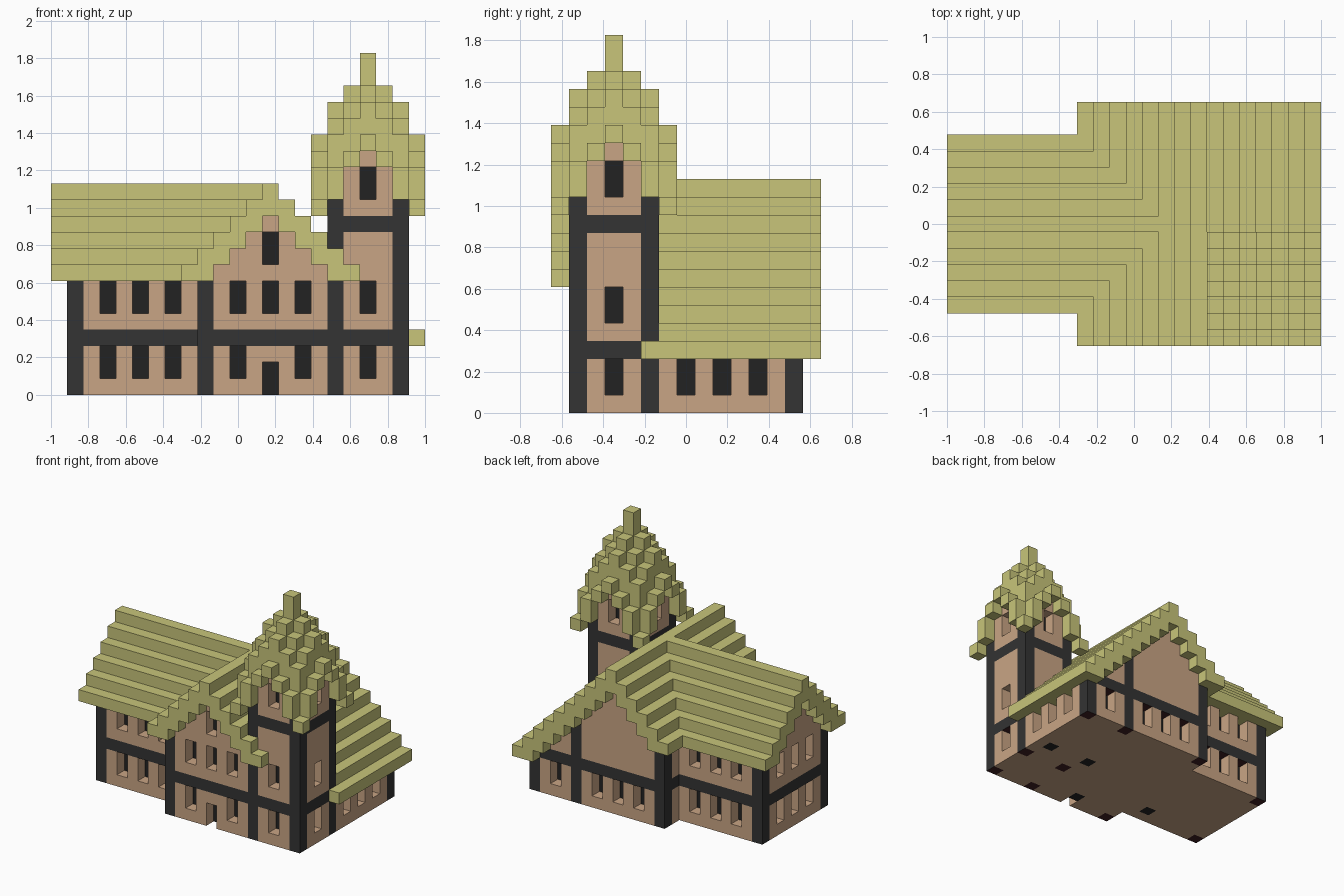
import bpy, bmesh

if "Cube" in bpy.data.objects:
    bpy.data.objects.remove(bpy.data.objects["Cube"])

U = 2 / 23            # block size: 23 x 15 x 21 blocks
grid = {}             # (i, j, k) -> part name


def mat(name, hexcol):
    m = bpy.data.materials.new(name)
    c = [int(hexcol[n:n + 2], 16) / 255 for n in (0, 2, 4)]
    lin = [v / 12.92 if v <= 0.04045 else ((v + 0.055) / 1.055) ** 2.4 for v in c]
    m.diffuse_color = (*lin, 1)
    m.use_nodes = True
    m.node_tree.nodes["Principled BSDF"].inputs["Base Color"].default_value = m.diffuse_color
    return m


tan = mat("tan plaster", "C9A585")
thatch = mat("straw yellow", "C8C57A")
dark = mat("charcoal timber", "333333")
black = mat("black glass", "222222")
maroon = mat("dark maroon", "3F2022")


def box(part, i0, i1, j0, j1, k0, k1):
    """Fill blocks; i and j ranges are inclusive, k runs from k0 up to k1."""
    for i in range(i0, i1 + 1):
        for j in range(j0, j1 + 1):
            for k in range(k0, k1):
                grid[i, j, k] = part


def window(i, j, di, dj, k, h=2):
    """Recess one block deep with a dark pane behind it."""
    for z in range(k, k + h):
        grid.pop((i, j, z), None)
        grid[i + di, j + dj, z] = "window_panes"


def wing_top(j):
    return 13 - abs(j - 7)


def main_top(i):
    return 13 - abs(i - 13)


# walls of the side wing and the main hall, up to the roof underside
for j in range(3, 12):
    box("wing_walls", 1, 9, j, j, 0, max(7, wing_top(j) - 2))
for i in range(9, 22):
    box("hall_walls", i, i, 1, 13, 0, max(3, main_top(i) - 2))

# timber beams and posts
for j in (3, 11):
    box("timber_frame", 1, 8, j, j, 3, 4)
    box("timber_frame", 1, 1, j, j, 0, 7)
box("timber_frame", 1, 1, 3, 11, 3, 4)
for j in (1, 13):
    box("timber_frame", 9, 21, j, j, 3, 4)
    box("timber_frame", 9, 9, j, j, 0, 7)
    box("timber_frame", 9, 9, min(j, 11), max(j, 3), 3, 4)
box("timber_frame", 17, 17, 13, 13, 0, 7)
box("timber_frame", 21, 21, 13, 13, 0, 3)

# stepped roofs: wing along x, hall along y with a long right slope
for j in range(2, 13):
    t = wing_top(j)
    box("wing_roof", 0, 12, j, j, max(7, t - 2), t)
for i in range(8, 23):
    t = main_top(i)
    low = 7 if i < 13 else 3
    bottom = 7 if i == 18 else max(low, t - 2)
    first = 5 if i == 22 else 1 if i > 18 else 0
    box("hall_roof", i, i, first, 14, max(low, t - 2), t)
    if i == 18:       # eave end in front of the tower is a single block
        grid.pop((18, 0, 6), None)

# tower: walls, corner posts, beam rings
box("tower_walls", 17, 21, 1, 5, 0, 12)
for k in (3, 10):
    box("timber_frame", 17, 21, 1, 5, k, k + 1)
    box("tower_walls", 18, 20, 2, 4, k, k + 1)
for i in (17, 21):
    for j in (1, 5):
        box("timber_frame", i, i, j, j, 0, 12)

# tower roof: spire of square columns with a stepped gable on each side
low = {0: 15, 1: 14, 2: 12, 3: 11}
spire = {(0, 0): 21, (0, 1): 19, (0, 2): 18, (0, 3): 16, (1, 1): 18,
         (1, 2): 17, (1, 3): 15, (2, 2): 16, (2, 3): 14, (3, 3): 12}
for i in range(16, 23):
    for j in range(0, 7):
        a, b = sorted((abs(i - 19), abs(j - 3)))
        base = low[a] if b >= 2 else 15
        if b <= 2:
            box("tower_walls", i, i, j, j, 12, base)
        box("tower_roof", i, i, j, j, base, spire[a, b])

# windows: front and back of the wing, then its end wall
for n in (3, 5, 7):
    for k in (1, 5):
        window(n, 3, 0, 1, k)
        window(n, 11, 0, -1, k)
        window(1, n + 2, 1, 0, k)
# hall windows, door and gable window
for n in (11, 15):
    window(n, 1, 0, 1, 1)
for n in (11, 13, 15):
    window(n, 1, 0, 1, 5)
for n in (11, 13, 15, 19):
    window(n, 13, 0, -1, 1)
window(13, 1, 0, 1, 0)
window(13, 1, 0, 1, 8)
for n in (7, 9, 11):
    window(21, n, -1, 0, 1)
# tower windows
for k in (1, 5, 12):
    window(19, 1, 0, 1, k)
    window(21, 3, -1, 0, k)
window(19, 5, 0, -1, 12)
window(17, 3, 1, 0, 12)
# dark blocks showing in the floor
for i, j in ((20, 7), (16, 7), (7, 4)):
    grid[i, j, 0] = "window_panes"

# surface of each part: only block faces that touch the air
parts = {"wing_walls": tan, "hall_walls": tan, "tower_walls": tan,
         "timber_frame": dark, "window_panes": black,
         "wing_roof": thatch, "hall_roof": thatch, "tower_roof": thatch}
for name, material in parts.items():
    bm = bmesh.new()
    verts = {}

    def vert(p):
        if p not in verts:
            verts[p] = bm.verts.new((p[0] * U - 1, (p[1] - 7.5) * U, p[2] * U))
        return verts[p]

    for cell, part in grid.items():
        if part != name:
            continue
        for axis in range(3):
            for side in (0, 1):
                near = list(cell)
                near[axis] += 2 * side - 1
                if tuple(near) in grid:
                    continue
                corners = []
                for s, t in ((0, 0), (1, 0), (1, 1), (0, 1)):
                    p = list(cell)
                    p[axis] += side
                    p[(axis + 1) % 3] += s
                    p[(axis + 2) % 3] += t
                    corners.append(vert(tuple(p)))
                f = bm.faces.new(corners if side else corners[::-1])
                # undersides of the timbers are maroon
                if name == "timber_frame" and axis == 2 and side == 0:
                    f.material_index = 1
    me = bpy.data.meshes.new(name)
    bm.to_mesh(me)
    bm.free()
    me.materials.append(material)
    if name == "timber_frame":
        me.materials.append(maroon)
    bpy.context.collection.objects.link(bpy.data.objects.new(name, me))
